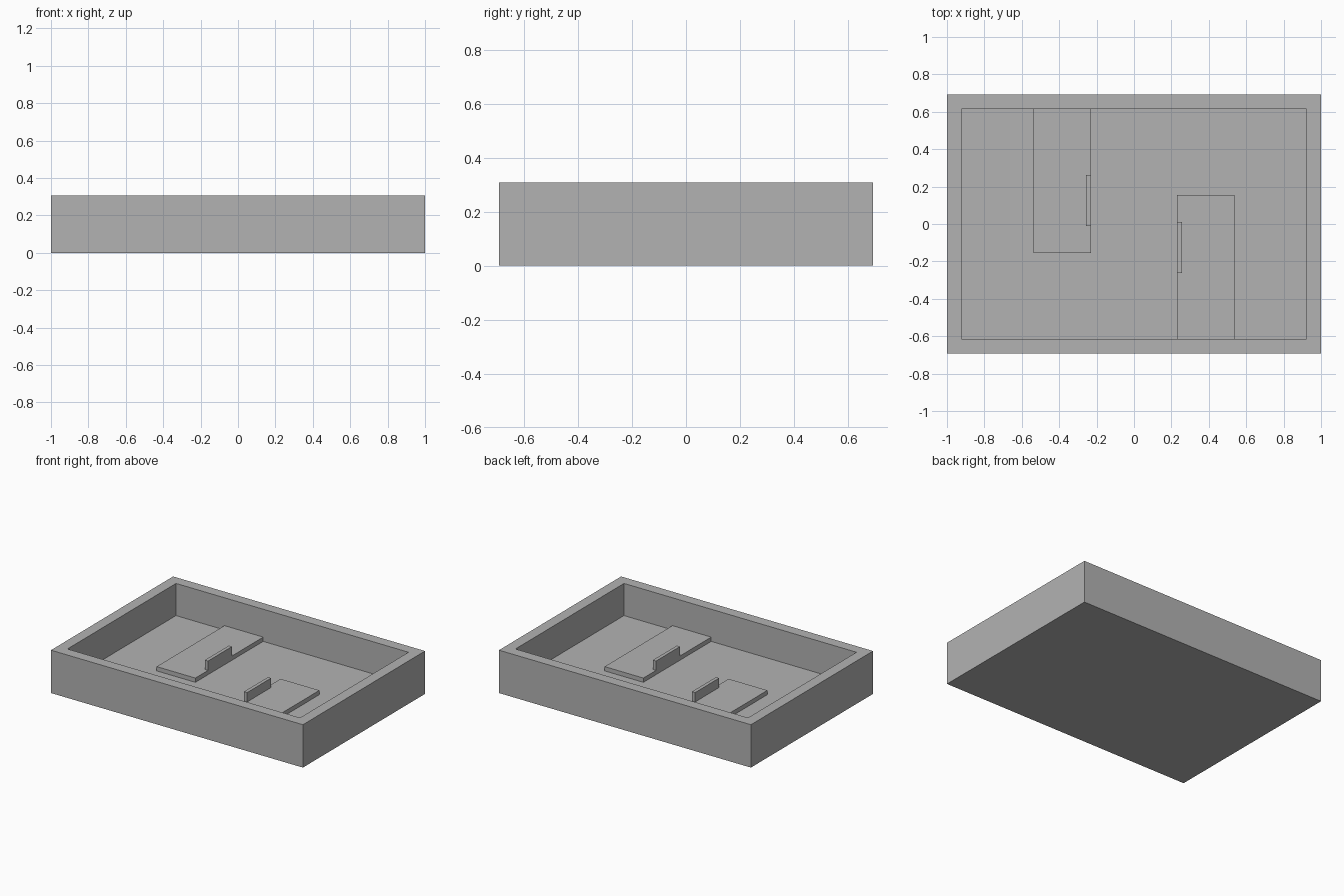
import bpy
import bmesh

cube = bpy.data.objects.get("Cube")
if cube:
    bpy.data.objects.remove(cube, do_unlink=True)

UNIT = 1 / 13          # wall thickness, the module of the whole tray
FLOOR = UNIT
PLATE_TOP = 1.4 * UNIT
TAB_TOP = 0.175

grey = bpy.data.materials.new("plain grey")
grey.use_nodes = True
colour = (0.45, 0.45, 0.45, 1)
grey.diffuse_color = colour
grey.node_tree.nodes["Principled BSDF"].inputs["Base Color"].default_value = colour


def finish(name, bm):
    mesh = bpy.data.meshes.new(name)
    bm.to_mesh(mesh)
    bm.free()
    mesh.materials.append(grey)
    obj = bpy.data.objects.new(name, mesh)
    bpy.context.collection.objects.link(obj)
    return obj


def box_mesh(low, high):
    bm = bmesh.new()
    bmesh.ops.create_cube(bm, size=1)
    for v in bm.verts:
        v.co = [h if c > 0 else l for c, l, h in zip(v.co, low, high)]
    return bm


# Open tray: inset the top face, then sink it to the floor level
half_x, half_y, height = 13 * UNIT, 9 * UNIT, 4 * UNIT
bm = box_mesh((-half_x, -half_y, 0), (half_x, half_y, height))
bm.normal_update()
top = max(bm.faces, key=lambda f: f.normal.z)
bmesh.ops.inset_region(bm, faces=[top], thickness=UNIT, use_even_offset=True)
rim_verts = list(top.verts)
sunk = bmesh.ops.extrude_discrete_faces(bm, faces=[top])["faces"][0]
for v in sunk.verts:
    v.co.z = FLOOR
bmesh.ops.recalc_face_normals(bm, faces=bm.faces)
finish("tray", bm)

# Raised plate with an upright tab, repeated with a half turn
for side, turn in (("right", 1), ("left", -1)):
    for part, low, high in (
        ("plate", (-7 * UNIT, -2 * UNIT, FLOOR), (-3 * UNIT, 8 * UNIT, PLATE_TOP)),
        ("tab", (-0.256, -0.01, PLATE_TOP), (-3 * UNIT, 0.262, TAB_TOP)),
    ):
        bm = box_mesh(low, high)
        for v in bm.verts:
            v.co.x *= turn
            v.co.y *= turn
        finish(f"{side}_{part}", bm)
